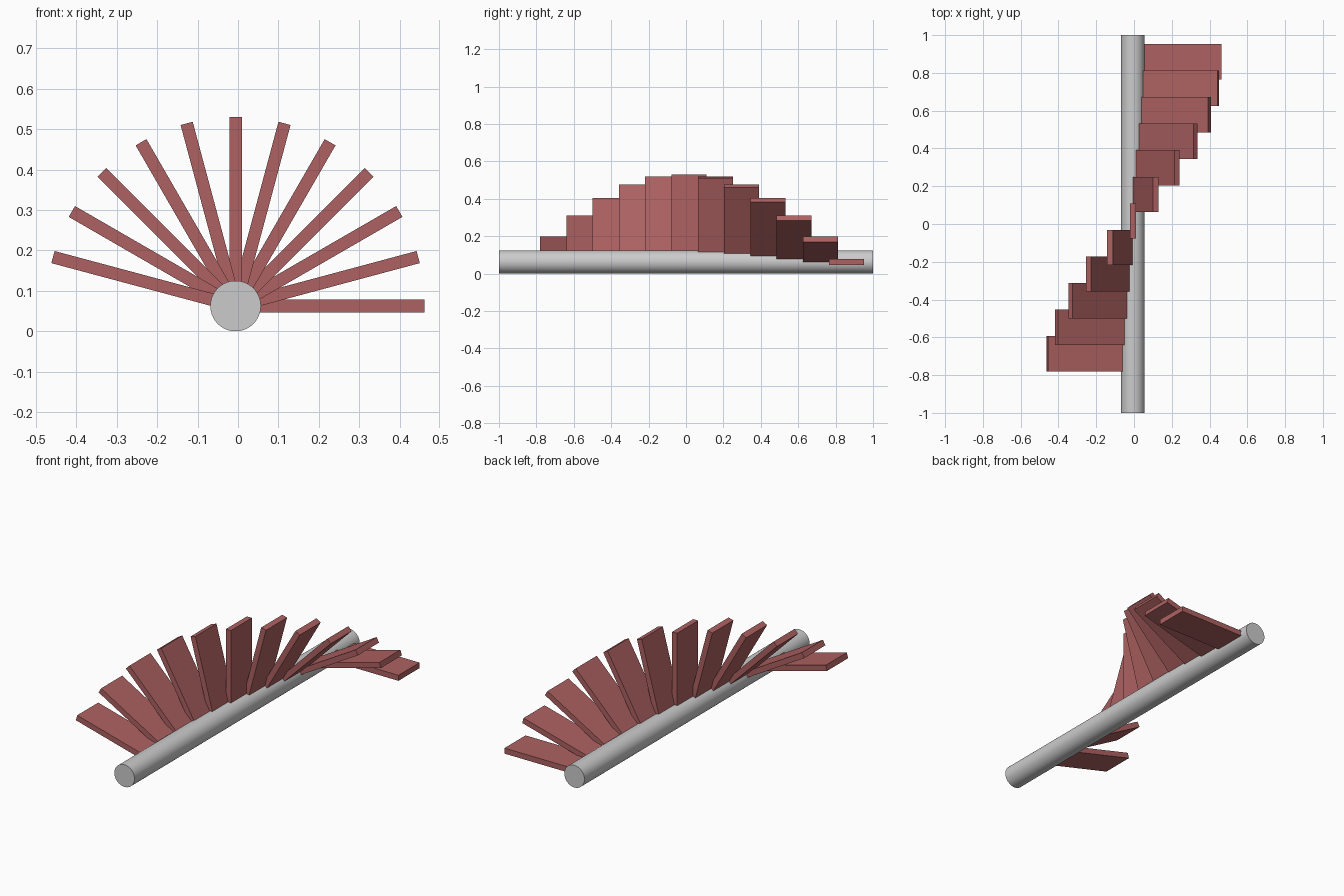
import bpy
from math import radians, cos, sin

if "Cube" in bpy.data.objects:
    bpy.data.objects.remove(bpy.data.objects["Cube"])

AXIS_X, AXIS_Z, R = -0.006, 0.0625, 0.0625
INNER, OUTER = 0.059, 0.468
THICK, WIDTH, COUNT = 0.031, 0.187, 12

red = bpy.data.materials.new("slat_red")
red.diffuse_color = (0.42, 0.12, 0.12, 1)
red.use_nodes = True
red.node_tree.nodes["Principled BSDF"].inputs["Base Color"].default_value = red.diffuse_color

# central rod along y
bpy.ops.mesh.primitive_cylinder_add(vertices=64, radius=R, depth=2,
                                    location=(AXIS_X, 0, AXIS_Z),
                                    rotation=(radians(90), 0, 0))
rod = bpy.context.object
rod.name = "rod"
bpy.ops.object.shade_smooth_by_angle(angle=radians(30))

# slats fanning around the rod, 15 degrees per step
mid = (INNER + OUTER) / 2
for k in range(COUNT):
    a = radians(15 * k)
    bpy.ops.mesh.primitive_cube_add(
        size=1,
        location=(AXIS_X + mid * cos(a), 0.859 - 0.1405 * k, AXIS_Z + mid * sin(a)),
        rotation=(0, -a, 0))
    slat = bpy.context.object
    slat.name = f"slat_{k + 1}"
    slat.scale = (OUTER - INNER, WIDTH, THICK)
    slat.data.materials.append(red)
